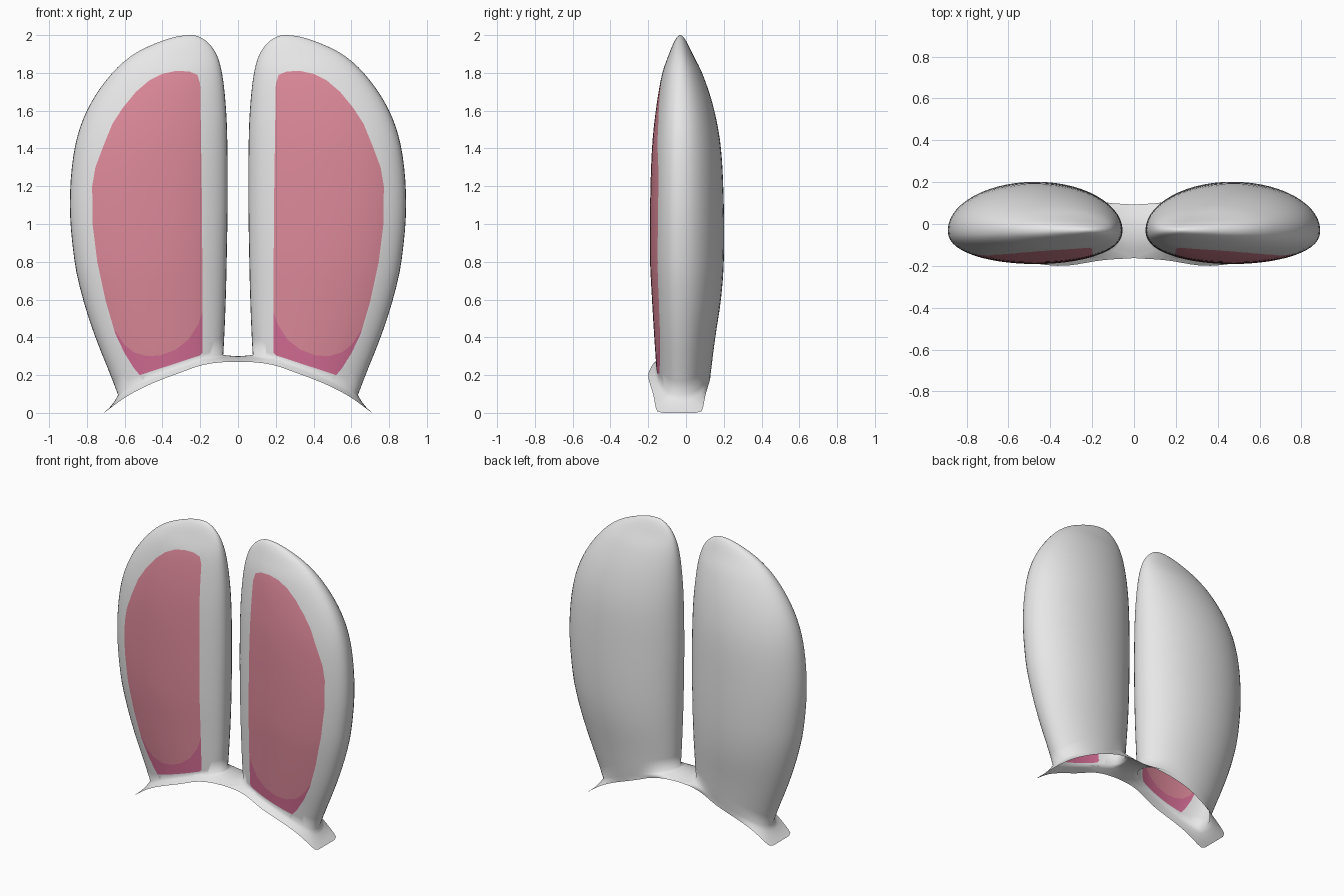
import bpy, bmesh, math
from mathutils import Vector

if "Cube" in bpy.data.objects:
    bpy.data.objects.remove(bpy.data.objects["Cube"])

SEG, RINGS = 56, 40


def material(name, rgb):
    m = bpy.data.materials.new(name)
    m.diffuse_color = (*rgb, 1)
    m.use_nodes = True
    m.node_tree.nodes["Principled BSDF"].inputs["Base Color"].default_value = m.diffuse_color
    return m


def lerp(xs, ys, x):
    """Smooth (Hermite) interpolation through a few points."""
    if x <= xs[0]:
        return ys[0]
    if x >= xs[-1]:
        return ys[-1]
    i = max(k for k in range(len(xs) - 1) if xs[k] <= x)

    def slope(k):
        a, b = max(k - 1, 0), min(k + 1, len(xs) - 1)
        return (ys[b] - ys[a]) / (xs[b] - xs[a])
    h = xs[i + 1] - xs[i]
    t = (x - xs[i]) / h
    return ((2*t**3 - 3*t*t + 1) * ys[i] + (t**3 - 2*t*t + t) * h * slope(i)
            + (3*t*t - 2*t**3) * ys[i + 1] + (t**3 - t*t) * h * slope(i + 1))


# Ear outline against height, stored as sqrt(distance from the tip)
W = [math.sqrt(2 - z) for z in (2, 1.97, 1.9, 1.8, 1.6, 1.4, 1.1, .8, .6, .4, .2, 0)]
INNER = [.25, .17, .115, .085, .063, .056, .055, .06, .065, .073, .085, .1]
OUTER = [.25, .40, .55, .665, .80, .865, .89, .865, .82, .755, .675, .60]
FRONT = [-.03, -.06, -.09, -.125, -.16, -.18, -.19, -.19, -.18, -.168, -.155, -.15]
BACK = [-.03, 0, .035, .085, .15, .185, .2, .2, .185, .155, .13, .11]


def rim(x):
    return lerp([0, .1, .2, .3, .4, .5, .6, .71],
                [.27, .267, .25, .215, .178, .135, .08, 0], x)


def ear_point(a, s):
    """Point on the ear at angle a, fraction s from base to tip."""
    c, n = math.cos(a), math.sin(a)
    z = .2 + 1.8 * s
    for _ in range(8):
        w = math.sqrt(max(2 - z, 0))
        i, o = lerp(W, INNER, w), lerp(W, OUTER, w)
        x = (i + o) / 2 + (o - i) / 2 * c
        base = rim(x) + .038
        z = base + (2 - base) * s
    if n < 0:
        y = -.03 - (-.03 - lerp(W, FRONT, w)) * abs(n) ** .85
    else:
        y = -.03 + (lerp(W, BACK, w) + .03) * n
    return Vector((x, y, z))


def brim_point(a):
    """Point on the brim edge; the inner side lies on the mirror line."""
    c, n = math.cos(a), math.sin(a)
    x = min(max(.32 + .42 * c, 0), .71)
    f = min(max(n / .45, -1), 1)
    half = lerp([0, .15, .35, .6, .71], [.128, .138, .165, .135, .12], x)
    z = rim(x) + .03 * (1 - f * f) * max(0, 1 - x / .2)
    return Vector((x, -.035 + half * f, z))


# Ear shell with flared brim, lofted ring by ring
bm = bmesh.new()
angles = [2 * math.pi * k / SEG for k in range(SEG)]
edge = [brim_point(a) for a in angles]
foot = [ear_point(a, 0) for a in angles]
loops = [edge]
for fxy, fz in ((.6, .7), (.25, .35)):
    loops.append([Vector((f.x + (e.x - f.x) * fxy, f.y + (e.y - f.y) * fxy,
                          f.z + (e.z - f.z) * fz)) for e, f in zip(edge, foot)])
for k in range(RINGS):
    s = 1 - (1 - k / RINGS) ** 2
    loops.append([ear_point(a, s) for a in angles])
rings = [[bm.verts.new(p) for p in loop] for loop in loops]
for lo, hi in zip(rings, rings[1:]):
    for k in range(SEG):
        j = (k + 1) % SEG
        bm.faces.new((lo[k], lo[j], hi[j], hi[k]))
tip = bm.verts.new((.25, -.03, 2))
for k in range(SEG):
    bm.faces.new((rings[-1][k], rings[-1][(k + 1) % SEG], tip))

# Inner ear patch outline and the lower shade line, in x and z
PATCH = [(.2, .305), (.52, .2), (.55, .235), (.6, .315), (.65, .42), (.70, .59),
         (.745, .8), (.77, 1.0), (.772, 1.2), (.755, 1.3), (.71, 1.42), (.665, 1.53),
         (.61, 1.615), (.54, 1.7), (.47, 1.76), (.40, 1.795), (.33, 1.81), (.26, 1.808),
         (.215, 1.79), (.2, 1.74), (.192, 1.2), (.187, .6), (.187, .32)]
SHADE = [(.18, .56), (.21, .47), (.26, .39), (.33, .335), (.41, .305), (.48, .3),
         (.55, .32), (.60, .36), (.66, .45)]


def cut(p, q):
    """Cut the front faces along one segment of an outline."""
    a, b = Vector((p[0], 0, p[1])), Vector((q[0], 0, q[1]))
    d = b - a
    near = []
    for f in bm.faces:
        m = f.calc_center_median()
        if m.y > -.06:
            continue
        m.y = 0
        t = min(max((m - a).dot(d) / d.length_squared, 0), 1)
        if (m - a - d * t).length < .07:
            near.append(f)
    geom = near + list({e for f in near for e in f.edges}) + list({v for f in near for v in f.verts})
    bmesh.ops.bisect_plane(bm, geom=geom, dist=1e-4, plane_co=a,
                           plane_no=Vector((-d.z, 0, d.x)).normalized())


for k in range(len(PATCH)):
    cut(PATCH[k], PATCH[(k + 1) % len(PATCH)])
for p, q in zip(SHADE, SHADE[1:]):
    cut(p, q)


def inside(x, z):
    hit = False
    for (x1, z1), (x2, z2) in zip(PATCH, PATCH[1:] + PATCH[:1]):
        if (z1 > z) != (z2 > z) and x < x1 + (z - z1) * (x2 - x1) / (z2 - z1):
            hit = not hit
    return hit


def shade_height(x):
    for (x1, z1), (x2, z2) in zip(SHADE, SHADE[1:]):
        if x1 <= x <= x2:
            return z1 + (z2 - z1) * (x - x1) / (x2 - x1)
    return 0


# Colour the faces by the outlines
for f in bm.faces:
    f.smooth = True
    m = f.calc_center_median()
    if m.y < -.06 and inside(m.x, m.z):
        f.material_index = 2 if m.z < shade_height(m.x) else 1

mesh = bpy.data.meshes.new("ears")
bm.to_mesh(mesh)
bm.free()
ears = bpy.data.objects.new("ears", mesh)
bpy.context.collection.objects.link(ears)
for m in (material("fur_white", (.8, .8, .8)), material("inner_pink", (.72, .25, .32)),
          material("lower_pink", (.65, .15, .29))):
    mesh.materials.append(m)

# Second ear
mirror = ears.modifiers.new("mirror", 'MIRROR')
mirror.use_axis[0] = True
mirror.use_clip = True
mirror.merge_threshold = .001
